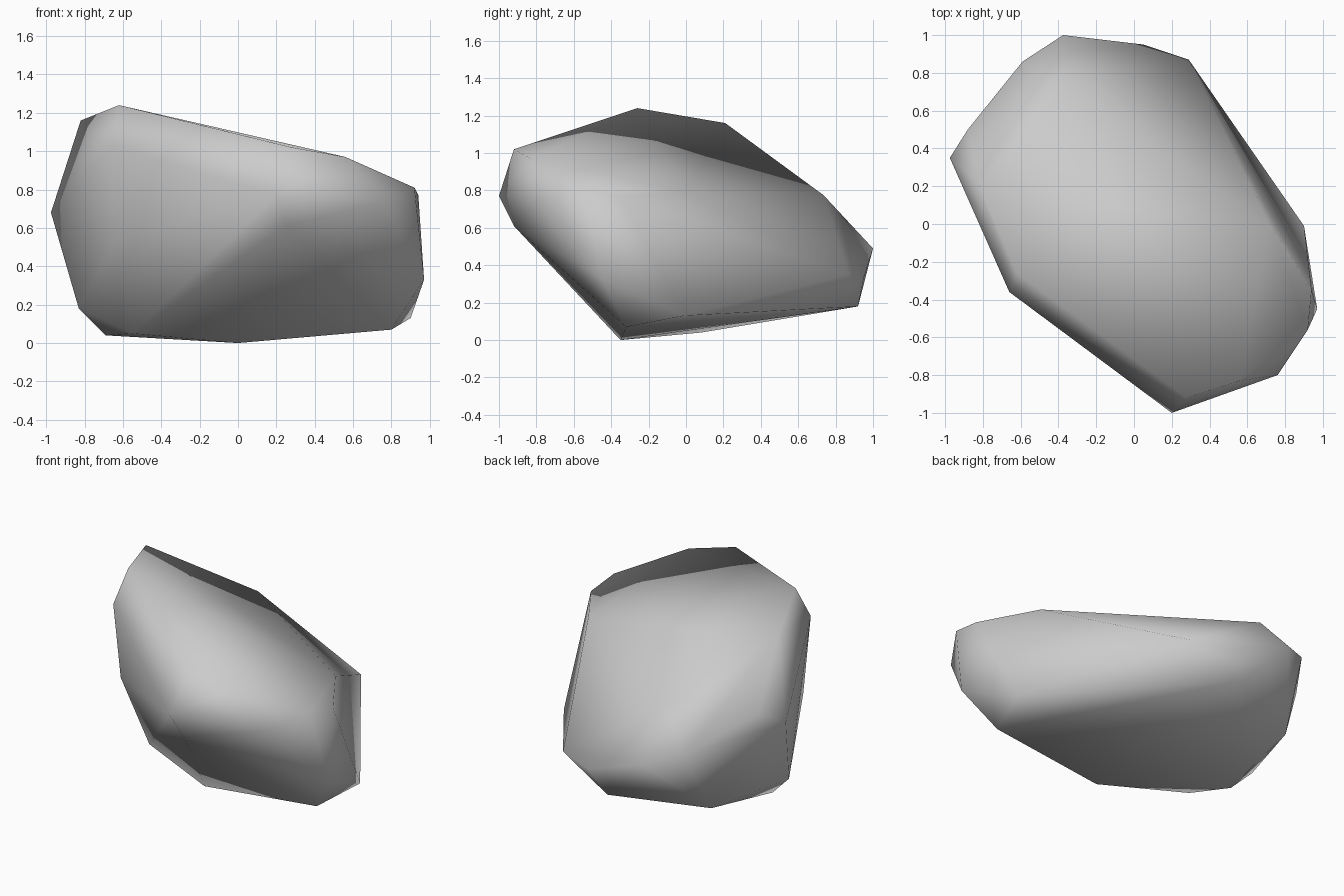
import bpy
import bmesh

# Remove the default cube
default_cube = bpy.data.objects.get("Cube")
if default_cube:
    bpy.data.objects.remove(default_cube, do_unlink=True)


def make_material(name, colour):
    material = bpy.data.materials.new(name)
    material.use_nodes = True
    material.diffuse_color = colour
    shader = material.node_tree.nodes["Principled BSDF"]
    shader.inputs["Base Color"].default_value = colour
    shader.inputs["Roughness"].default_value = 0.9
    return material


def make_hull(name, corners, material):
    """Wrap a faceted, convex skin around the given corners."""
    bm = bmesh.new()
    for corner in corners:
        bm.verts.new(corner)
    result = bmesh.ops.convex_hull(bm, input=bm.verts[:])
    inner = set(result["geom_interior"]) | set(result["geom_unused"])
    bmesh.ops.delete(bm, geom=[g for g in inner if isinstance(g, bmesh.types.BMVert)],
                     context="VERTS")
    bmesh.ops.recalc_face_normals(bm, faces=bm.faces[:])
    for face in bm.faces:
        face.smooth = True
    mesh = bpy.data.meshes.new(name)
    bm.to_mesh(mesh)
    bm.free()
    mesh.materials.append(material)
    obj = bpy.data.objects.new(name, mesh)
    bpy.context.collection.objects.link(obj)
    return obj


# Corners of the sloping top
top = [
    (-.62, -.26, 1.24), (-.82, .21, 1.16), (-.66, -.36, 1.03),
    (.28, -.92, 1.02), (.56, -.83, .97), (.72, -.01, .79),
    (-.37, .735, .775), (.92, -.56, .81), (.94, -.35, .77),
]

# Widest corners around the sides
sides = [
    (-.975, .35, .68), (-.88, .5, .77), (-.59, .86, .56), (-.375, 1, .49),
    (.05, .95, .33), (.29, .87, .35), (.97, -.45, .33), (.76, -.8, .74),
    (.2, -1, .77), (.25, -.92, .61), (-.64, -.31, .53),
]

# Corners of the tapered underside
underside = [
    (0, -.35, 0), (.8, -.32, .07), (.9, -.01, .13), (-.07, .92, .18),
    (-.64, .65, .14), (-.83, .11, .18), (-.69, .08, .04), (-.55, -.14, .05),
]

stone_grey = make_material("stone grey", (0.6, 0.6, 0.6, 1))
make_hull("boulder", top + sides + underside, stone_grey)
